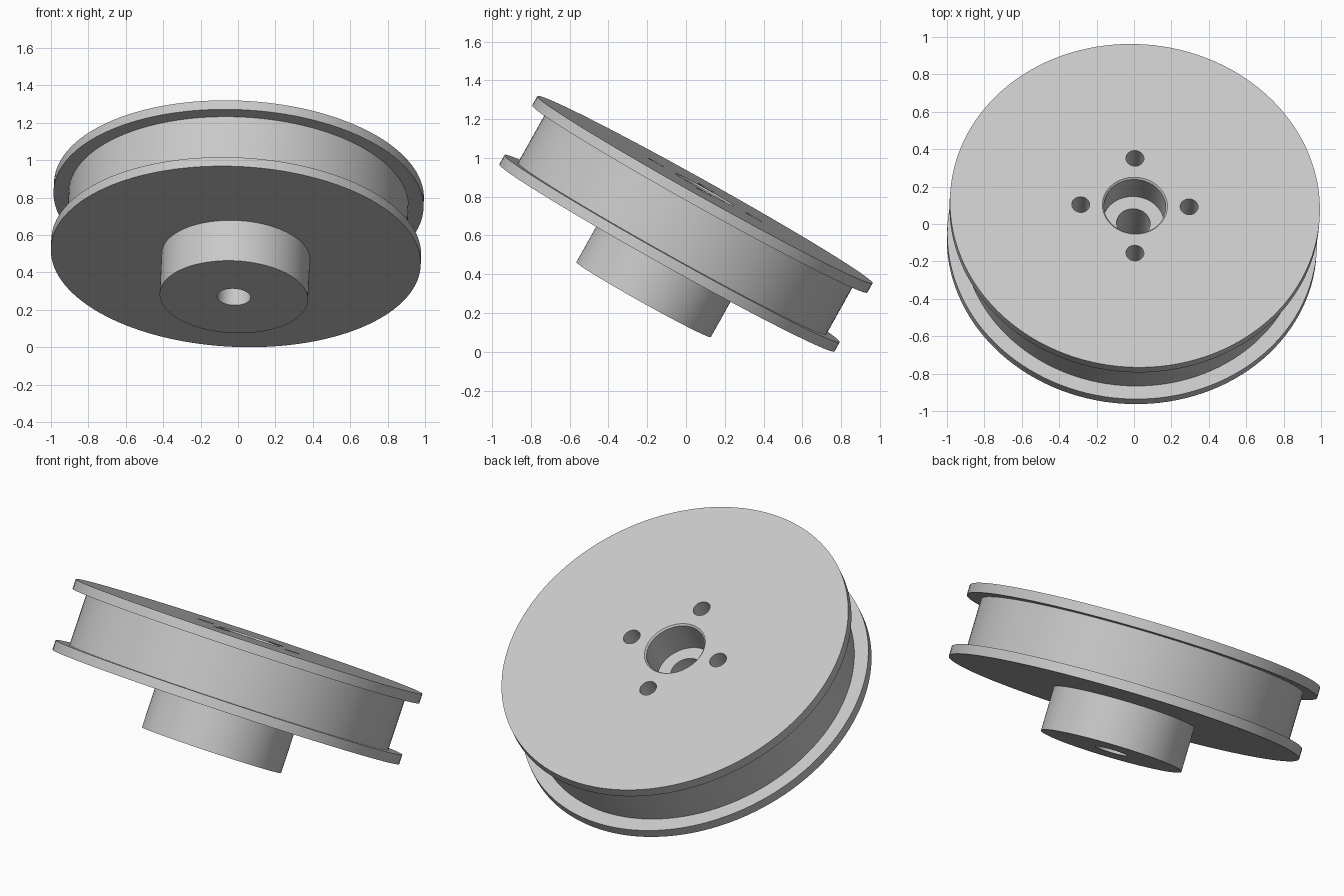
import bpy, bmesh, math
from mathutils import Vector, Matrix

cube = bpy.data.objects.get("Cube")
if cube:
    bpy.data.objects.remove(cube, do_unlink=True)

SEGMENTS = 128
RIM, DRUM, HUB, BORE, SHAFT = 0.99, 0.91, 0.397, 0.165, 0.09
FLANGE, WIDTH, TOTAL, BORE_DEPTH = 0.055, 0.403, 0.65, 0.195
CHAMFER = 0.009

steel = bpy.data.materials.new("light grey metal")
steel.use_nodes = True
grey = (0.58, 0.58, 0.58, 1)
steel.diffuse_color = grey
steel.node_tree.nodes["Principled BSDF"].inputs["Base Color"].default_value = grey


def to_object(name, bm):
    bmesh.ops.recalc_face_normals(bm, faces=bm.faces)
    mesh = bpy.data.meshes.new(name)
    bm.to_mesh(mesh)
    bm.free()
    obj = bpy.data.objects.new(name, mesh)
    bpy.context.collection.objects.link(obj)
    mesh.materials.append(steel)
    return obj


def revolve(name, profile):
    """Turn a closed (radius, height) profile around the local z axis."""
    bm = bmesh.new()
    verts = [bm.verts.new((r, 0, z)) for r, z in profile]
    edges = [bm.edges.new((v, verts[i - 1])) for i, v in enumerate(verts)]
    bmesh.ops.spin(bm, geom=verts + edges, cent=(0, 0, 0), axis=(0, 0, 1),
                   angle=math.tau, steps=SEGMENTS, use_merge=True)
    bmesh.ops.remove_doubles(bm, verts=bm.verts, dist=0.0001)
    return to_object(name, bm)


# Wheel: two flanges, recessed drum, hub and stepped bore in one section
wheel = revolve("flanged_wheel", [
    (BORE + CHAMFER, 0), (RIM, 0), (RIM, -FLANGE), (DRUM, -FLANGE),
    (DRUM, FLANGE - WIDTH), (RIM, FLANGE - WIDTH), (RIM, -WIDTH),
    (HUB, -WIDTH), (HUB, -TOTAL), (SHAFT, -TOTAL),
    (SHAFT, -BORE_DEPTH), (BORE, -BORE_DEPTH), (BORE, -CHAMFER)])

# Four blind bolt holes around the bore
bm = bmesh.new()
for i in range(4):
    place = Matrix.Rotation(i * math.pi / 2, 4, "Z") @ Matrix.Translation((0.29, 0, 0))
    bmesh.ops.create_cone(bm, cap_ends=True, segments=32, radius1=0.048,
                          radius2=0.048, depth=0.5, matrix=place)
cutter = to_object("bolt_hole_cutter", bm)
cutter.hide_render = True

cut = wheel.modifiers.new("bolt holes", "BOOLEAN")
cut.operation = "DIFFERENCE"
cut.solver = "EXACT"
cut.object = cutter
bpy.ops.object.select_all(action="DESELECT")
wheel.select_set(True)
bpy.context.view_layer.objects.active = wheel
bpy.ops.object.modifier_apply(modifier=cut.name)
bpy.data.objects.remove(cutter, do_unlink=True)
bpy.ops.object.shade_smooth_by_angle(angle=math.radians(30))

# Tilt the wheel on its axis
n = Vector((0.042, 0.487, 0.872)).normalized()
y = Vector((0, n.z, -n.y)).normalized()
x = y.cross(n)
wheel.matrix_world = (Matrix.Translation((0.005, 0.098, 0.836))
                      @ Matrix((x, y, n)).transposed().to_4x4())
